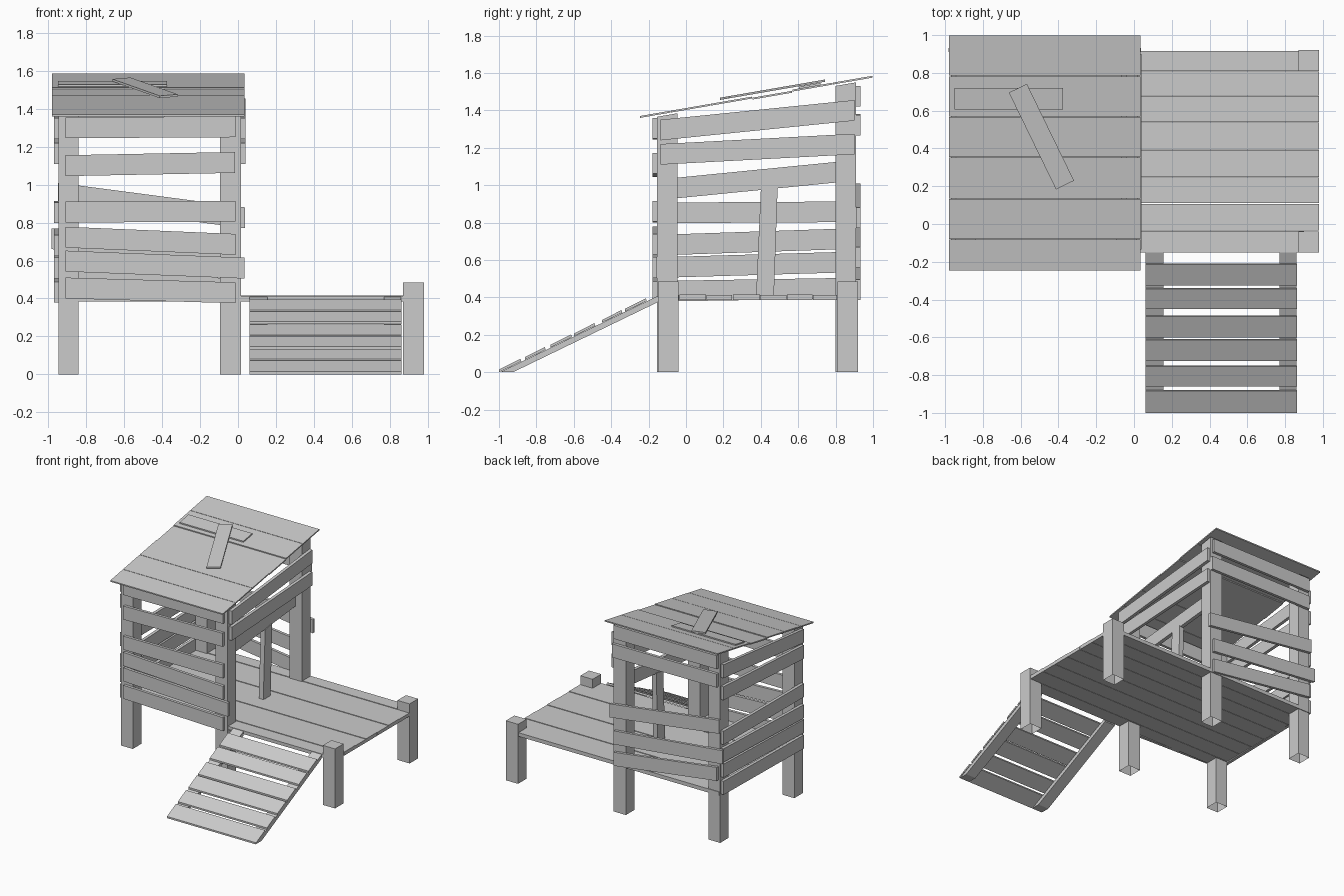
import bpy, bmesh, math

if "Cube" in bpy.data.objects:
    bpy.data.objects.remove(bpy.data.objects["Cube"])


def prism(name, profile, axis, lo, hi, slope=0.0, open_bottom=False):
    """Extrude a 2D profile along an axis; slope lifts z with y."""
    bm = bmesh.new()

    def place(p, d):
        x, y, z = {'X': (d, p[0], p[1]), 'Y': (p[0], d, p[1]), 'Z': (p[0], p[1], d)}[axis]
        return bm.verts.new((x, y, z + slope * y))

    a = [place(p, lo) for p in profile]
    b = [place(p, hi) for p in profile]
    n = len(profile)
    bm.faces.new(a)
    bm.faces.new(b[::-1])
    for i in range(n):
        j = (i + 1) % n
        bm.faces.new((a[i], b[i], b[j], a[j]))
    bmesh.ops.recalc_face_normals(bm, faces=bm.faces[:])
    if open_bottom:
        low = [f for f in bm.faces if all(abs(v.co.z) < 1e-5 for v in f.verts)]
        bmesh.ops.delete(bm, geom=low, context='FACES_ONLY')
    me = bpy.data.meshes.new(name)
    bm.to_mesh(me)
    bm.free()
    ob = bpy.data.objects.new(name, me)
    bpy.context.collection.objects.link(ob)
    return ob


def board(name, axis, depth, a, b, za, zb, h=0.11):
    """Slightly tilted wall board running from a to b."""
    prism(name, [(a, za), (b, zb), (b, zb + h), (a, za + h)], axis, *depth)


def rect(a, b, c, d):
    return [(a, c), (b, c), (b, d), (a, d)]


SLOPE = 0.173


def roof_z(y):
    return 1.36 + (y + 0.245) * SLOPE


# Hut posts, cut to the roof slope
for side, x0, x1 in (("left", -0.945, -0.84), ("right", -0.095, 0.015)):
    for end, y0, y1 in (("front", -0.155, -0.045), ("back", 0.80, 0.91)):
        prism(f"hut_post_{end}_{side}",
              [(y0, 0), (y1, 0), (y1, roof_z(y1) - 0.01), (y0, roof_z(y0) - 0.01)],
              'X', x0, x1, open_bottom=True)

# Short deck posts
for end, y0, y1 in (("front", -0.15, -0.04), ("back", 0.81, 0.92)):
    prism(f"deck_post_{end}", rect(y0, y1, 0, 0.485), 'X', 0.87, 0.98, open_bottom=True)

# Deck planks
edges = [-0.15, -0.035, 0.11, 0.25, 0.395, 0.54, 0.68, 0.81, 0.918]
for i, (y0, y1) in enumerate(zip(edges, edges[1:])):
    outer = i in (0, len(edges) - 2)
    prism(f"deck_plank_{i}", rect(y0, y1 - 0.003, 0.385, 0.412 + 0.003 * (i % 2)), 'X',
          -0.94, 0.90 if outer else 0.98)

# Ramp rails and slats
for side, x0, x1 in (("left", 0.06, 0.155), ("right", 0.77, 0.86)):
    prism(f"ramp_rail_{side}", [(-0.995, 0), (-0.925, 0), (-0.15, 0.375), (-0.15, 0.408)],
          'X', x0, x1)
for i, (y0, y1) in enumerate([(-0.325, -0.21), (-0.45, -0.34), (-0.6, -0.485),
                              (-0.725, -0.61), (-0.86, -0.75), (-1.0, -0.88)]):
    z0, z1 = (y0 + 1) * 0.482, (y1 + 1) * 0.482
    prism(f"ramp_slat_{i}", [(y0, z0), (y1, z1), (y1 - 0.005, z1 + 0.014), (y0 - 0.0, z0 + 0.014)],
          'X', 0.06, 0.863)

# Front wall: start x, end x, bottom z at each end
for i, (a, b, za, zb) in enumerate([(-0.91, -0.012, 1.245, 1.25), (-0.91, -0.015, 1.045, 1.062),
                                    (-0.91, -0.012, 0.80, 0.805), (-0.91, -0.012, 0.668, 0.63),
                                    (-0.91, 0.033, 0.542, 0.505), (-0.91, -0.012, 0.40, 0.375)]):
    board(f"front_board_{i}", 'Y', (-0.178, -0.155), a, b, za, zb)

# Back wall
for i, (a, b, za, zb) in enumerate([(-0.93, 0.0, 1.42, 1.42), (-0.93, 0.015, 1.27, 1.265),
                                    (-0.95, 0.037, 0.90, 0.77), (-0.982, 0.0, 0.66, 0.56),
                                    (-0.93, 0.0, 0.51, 0.385)]):
    board(f"back_board_{i}", 'Y', (0.91, 0.933), a, b, za, zb)

# Left wall: bottom z at front and back
for i, (za, zb) in enumerate([(1.24, 1.345), (1.11, 1.165), (0.797, 0.803),
                              (0.625, 0.66), (0.505, 0.535), (0.378, 0.395)]):
    board(f"left_board_{i}", 'X', (-0.97, -0.945), -0.135, 0.90, za, zb)

# Right wall above the doorway, lintel and leaning door board
for i, (za, zb) in enumerate([(1.24, 1.345), (1.11, 1.165)]):
    board(f"right_board_{i}", 'X', (0.015, 0.04), -0.135, 0.90, za, zb)
board("door_lintel", 'X', (-0.07, -0.04), -0.05, 0.81, 0.93, 1.015)
prism("door_board", [(0.375, 0.412), (0.47, 0.412), (0.49, 0.99), (0.4, 0.975)],
      'X', -0.075, -0.035)

# Roof planks
base = 1.36 + 0.245 * SLOPE
redges = [-0.245, -0.08, 0.135, 0.355, 0.57, 0.785, 1.0]
for i, (y0, y1) in enumerate(zip(redges, redges[1:])):
    d = -0.006 if i == 3 else 0.0
    prism(f"roof_plank_{i}", rect(-0.98, 0.035, y0, y1 - 0.003), 'Z',
          base + d, base + d + 0.01, SLOPE)

# Patch boards on the roof
prism("roof_patch_flat", rect(-0.95, -0.375, 0.605, 0.72), 'Z', base + 0.01, base + 0.02, SLOPE)
ang, c, s = math.radians(-64), (-0.49, 0.4625), (0.285, 0.053)
pts = [(c[0] + u * s[0] * math.cos(ang) - v * s[1] * math.sin(ang),
        c[1] + u * s[0] * math.sin(ang) + v * s[1] * math.cos(ang))
       for u, v in ((-1, -1), (1, -1), (1, 1), (-1, 1))]
prism("roof_patch_diagonal", pts, 'Z', base + 0.022, base + 0.034, SLOPE)
